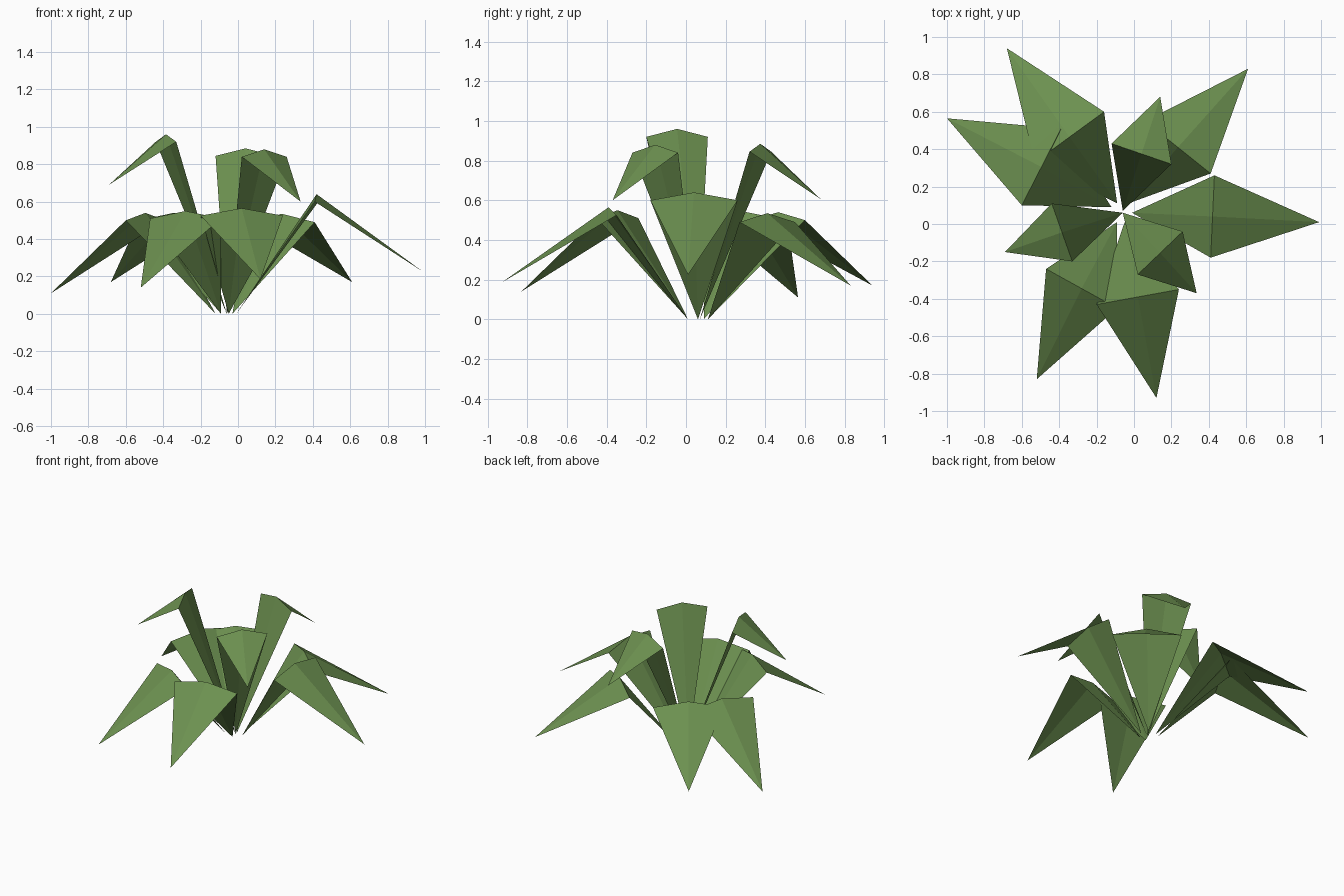
import bpy
from mathutils import Vector

green = bpy.data.materials.new("leaf_green")
green.diffuse_color = (0.15, 0.28, 0.08, 1)


def leaf(name, base, left, right, z_side, rise, tip):
    """Folded leaf: pointed base, raised midrib at the bend, pointed tip."""
    l, r = Vector((*left, z_side)), Vector((*right, z_side))
    rib = (l + r) / 2 + Vector((0, 0, rise))
    mesh = bpy.data.meshes.new(name)
    mesh.from_pydata([(*base, 0), l, rib, r, tip], [],
                     [(0, 2, 1), (0, 3, 2), (1, 2, 4), (2, 3, 4)])
    mesh.materials.append(green)
    obj = bpy.data.objects.new(name, mesh)
    bpy.context.collection.objects.link(obj)


# Outer ring: base, left and right bend corners, corner height, rib rise, tip
outer = [
    ((-0.01, 0.06), (0.43, 0.26), (0.41, -0.18), 0.60, 0.04, (0.99, 0.01, 0.225)),
    ((-0.03, 0.11), (0.06, 0.55), (0.41, 0.27), 0.49, 0.045, (0.61, 0.83, 0.17)),
    ((-0.09, 0.11), (-0.53, 0.33), (-0.16, 0.60), 0.50, 0.04, (-0.68, 0.94, 0.17)),
    ((-0.12, 0.09), (-0.60, 0.10), (-0.39, 0.51), 0.50, 0.04, (-1.0, 0.565, 0.11)),
    ((-0.09, 0.01), (-0.09, -0.45), (-0.47, -0.24), 0.51, 0.04, (-0.52, -0.83, 0.14)),
    ((-0.05, 0.01), (0.24, -0.35), (-0.20, -0.43), 0.525, 0.04, (0.12, -0.93, 0.185)),
]
# Taller, narrower inner leaves
inner = [
    ((-0.06, 0.06), (-0.33, -0.20), (-0.44, 0.11), 0.92, 0.04, (-0.69, -0.15, 0.69)),
    ((-0.06, 0.07), (-0.12, 0.43), (0.20, 0.32), 0.845, 0.04, (0.14, 0.68, 0.605)),
    ((-0.06, 0.06), (0.26, -0.04), (0.02, -0.27), 0.84, 0.04, (0.335, -0.37, 0.60)),
]
for ring, leaves in (("outer", outer), ("inner", inner)):
    for i, data in enumerate(leaves, 1):
        leaf(f"{ring}_leaf_{i}", *data)
